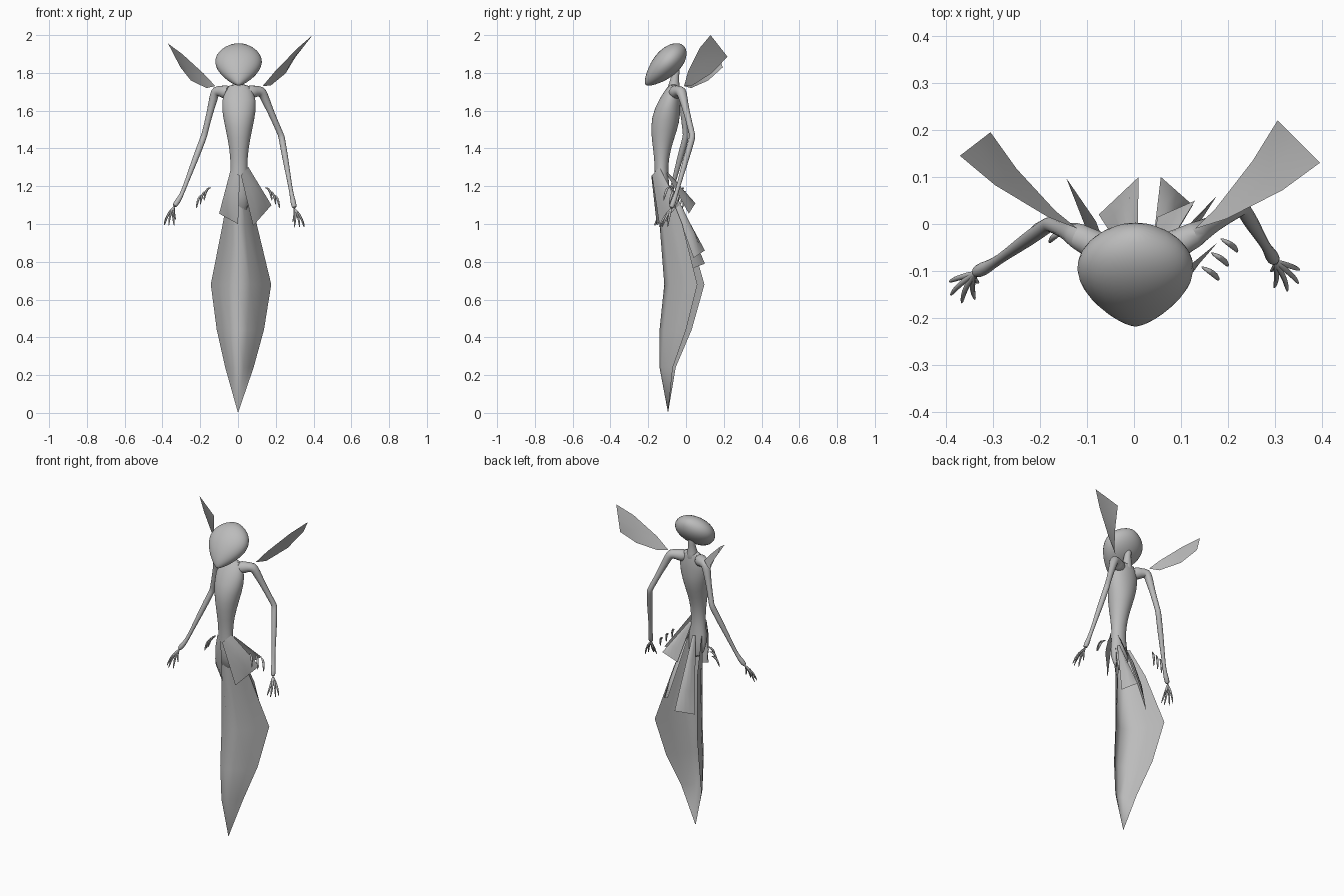
import bpy, bmesh, math
from mathutils import Vector

cube = bpy.data.objects.get("Cube")
if cube:
    bpy.data.objects.remove(cube)

colour = (.5, .5, .5, 1)
grey = bpy.data.materials.new("plain grey")
grey.use_nodes = True
grey.diffuse_color = colour
grey.node_tree.nodes["Principled BSDF"].inputs["Base Color"].default_value = colour


def finish(name, bm, levels=0):
    bmesh.ops.recalc_face_normals(bm, faces=bm.faces)
    mesh = bpy.data.meshes.new(name)
    bm.to_mesh(mesh)
    bm.free()
    mesh.materials.append(grey)
    part = bpy.data.objects.new(name, mesh)
    bpy.context.collection.objects.link(part)
    if levels:
        smooth = part.modifiers.new("smooth", 'SUBSURF')
        smooth.levels = smooth.render_levels = levels
    bpy.ops.object.select_all(action='DESELECT')
    part.select_set(True)
    bpy.context.view_layer.objects.active = part
    bpy.ops.object.shade_smooth_by_angle(angle=math.radians(60))


def loft(name, centres, radii, sides=8, across=Vector((1, 0, 0))):
    """Closed tube through the centres; each radius is a (wide, deep) pair."""
    bm = bmesh.new()
    rings = []
    last = len(centres) - 1
    for i, (centre, (wide, deep)) in enumerate(zip(centres, radii)):
        along = (centres[min(i + 1, last)] - centres[max(i - 1, 0)]).normalized()
        side = (across - along * across.dot(along)).normalized()
        front = along.cross(side)
        ring = []
        for k in range(sides):
            turn = math.tau * k / sides
            ring.append(bm.verts.new(centre + side * wide * math.cos(turn) + front * deep * math.sin(turn)))
        rings.append(ring)
    for low, high in zip(rings, rings[1:]):
        for k in range(sides):
            n = (k + 1) % sides
            bm.faces.new((low[k], low[n], high[n], high[k]))
    bm.faces.new(rings[0])
    bm.faces.new(rings[-1])
    finish(name, bm, levels=1)


def round_tube(name, centres, radii, **options):
    loft(name, centres, [(r, r) for r in radii], **options)


def sheet(name, columns):
    """Open surface spanned between neighbouring columns of points."""
    bm = bmesh.new()
    grid = [[bm.verts.new(point) for point in column] for column in columns]
    for left, right in zip(grid, grid[1:]):
        for i in range(len(left) - 1):
            bm.faces.new((left[i], left[i + 1], right[i + 1], right[i]))
    bmesh.ops.remove_doubles(bm, verts=bm.verts, dist=.0005)
    finish(name, bm)


# Head: tilted teardrop from the chin up to the back of the skull
chin, crown = Vector((.003, -.215, 1.735)), Vector((.003, -.01, 1.945))
steps = [.005, .07, .2, .35, .5, .65, .8, .92, .995]
swell = [math.sin(math.pi * t ** 1.36) ** .55 for t in steps]
loft("head", [chin.lerp(crown, t) for t in steps], [(.13 * s, .075 * s ** .8) for s in swell], sides=16)

# Neck
collar, nape = Vector((0, -.07, 1.68)), Vector((0, -.05, 1.84))
round_tube("neck", [collar.lerp(nape, i / 3) for i in range(4)], [.05, .03, .02, .022], sides=10)

# Torso: evenly spaced rings from the collar down to the hips
spine = [-.055, -.085, -.11, -.125, -.13, -.13, -.125, -.1]
widths = [.06, .1, .083, .06, .045, .045, .065, .04]
depths = [.025, .06, .08, .06, .038, .035, .045, .02]
loft("torso", [Vector((.005, y, 1.75 - i / 10)) for i, y in enumerate(spine)],
     list(zip(widths, depths)), sides=16)


# Arms, each with a fan of five bent fingers
def arm(name, side, shoulder, elbow, wrist, palm):
    shoulder, elbow, wrist, palm = map(Vector, (shoulder, elbow, wrist, palm))
    chest = Vector((side * .04, -.07, 1.695))
    path = [chest, chest.lerp(shoulder, .6), shoulder]
    path += [shoulder.lerp(elbow, t) for t in (.12, .45, .93)]
    path += [elbow.lerp(wrist, t) for t in (0, .1, .35, .75, 1)]
    path += [wrist.lerp(palm, .5), palm]
    thickness = [.05, .033, .032, .027, .018, .017, .018, .018, .018, .012, .011, .017, .014]
    round_tube(name + "_arm", path, thickness, across=Vector((0, 1, 0)))
    for n in range(5):
        turn = math.radians(180 - 50 * n)
        reach = Vector((side * (.02 + .035 * math.cos(turn)), -.03 - .035 * math.sin(turn), -.1))
        if n == 0:
            reach *= .7
        knuckle = Vector((side * .006, 0, .012))
        finger = [palm + reach * t + knuckle * math.sin(math.pi * t) for t in (-.1, .45, .8, 1)]
        round_tube(f"{name}_finger_{n}", finger, [.008, .007, .006, .002], sides=6)


arm("left", 1, (.125, -.025, 1.705), (.23, .035, 1.465), (.285, -.055, 1.15), (.3, -.08, 1.08))
arm("right", -1, (-.12, -.025, 1.705), (-.18, 0, 1.465), (-.3, -.085, 1.15), (-.34, -.105, 1.09))


# Shoulder wings: thin blades swept up and back, bowed along both edges
def wing(name, root, high_tip, low_tip):
    root, high_tip, low_tip = map(Vector, (root, high_tip, low_tip))
    rise, sag = Vector((0, -.02, .015)), Vector((0, -.02, -.05))
    columns = []
    for share in (0, .5, 1):
        tip = high_tip.lerp(low_tip, share)
        bow = rise.lerp(sag, share)
        columns.append([root.lerp(tip, t) + bow * math.sin(math.pi * t) for t in (0, .25, .7, 1)])
    sheet(name, columns)


wing("left_wing", (.13, -.01, 1.73), (.395, .13, 2), (.305, .22, 1.885))
wing("right_wing", (-.12, -.01, 1.73), (-.37, .145, 1.955), (-.305, .195, 1.83))

# Long tail: one folded leaf, open at the back and pointed at the foot
heights = [1.2, 1, .68, .44, .24, 0]
ridge = [-.15, -.14, -.115, -.14, -.14, -.095]
spread = [.05, .09, .16, .125, .075, 0]
sweep = [.05, .12, .175, .14, .07, 0]
columns = []
for share in (-.9, -.65, -.35, 0, .4, .8, 1.1):
    fold = min(abs(share), 1) ** 2
    if share < 0:
        fold *= 1.5
    columns.append([(w * share, y + back * fold, z)
                    for z, y, w, back in zip(heights, ridge, spread, sweep)])
sheet("tail", columns)


# Skirt petals: flaring leaves from a narrow top at the waist to two lower corners
def petal(name, apex, corner_a, corner_b, top=.15):
    apex, corner_a, corner_b = map(Vector, (apex, corner_a, corner_b))
    flare = (corner_a + corner_b) / 2 - Vector((0, -.1, 0))
    flare.z = 0
    flare = flare.normalized() * .025
    columns = []
    for u in (0, .25, .5, .75, 1):
        arch = flare * math.sin(math.pi * u)
        hem = corner_a.lerp(corner_b, u)
        start = apex + (corner_b - corner_a) * (u - .5) * top
        columns.append([start.lerp(hem, t) + arch * math.sin(math.pi * t) for t in (0, .3, .7, 1)])
    sheet(name, columns)


petal("front_right_petal", (-.015, -.165, 1.27), (-.1, -.08, 1.055), (0, -.155, 1), top=.5)
petal("front_left_petal", (.035, -.16, 1.28), (.08, -.14, .99), (.177, -.04, 1.1), top=.4)
petal("back_left_petal", (.035, -.1, 1.27), (.13, .05, 1.11), (.05, .015, 1.055))
petal("back_long_petal", (0, -.08, 1.2), (.01, .1, .79), (-.075, .02, .76))
petal("side_long_petal", (.04, -.09, 1.2), (.057, .1, .86), (.125, .04, .82))

# Small floating claws, three curved hooks beside each hip
for name, side, depth, gap in (("left", 1, -.06, .03), ("right", -1, -.02, .01)):
    for n in range(3):
        base = Vector((side * (.22 - .02 * n), depth - gap * n, 1.08 + .02 * n))
        hook = []
        for i in range(4):
            bend = math.radians(35 * i)
            hook.append(base + Vector((-side * .03 * (1 - math.cos(bend)), .01 * i, .075 * math.sin(bend))))
        round_tube(f"{name}_claw_{n}", hook, [.003, .008, .008, .002], sides=6)
